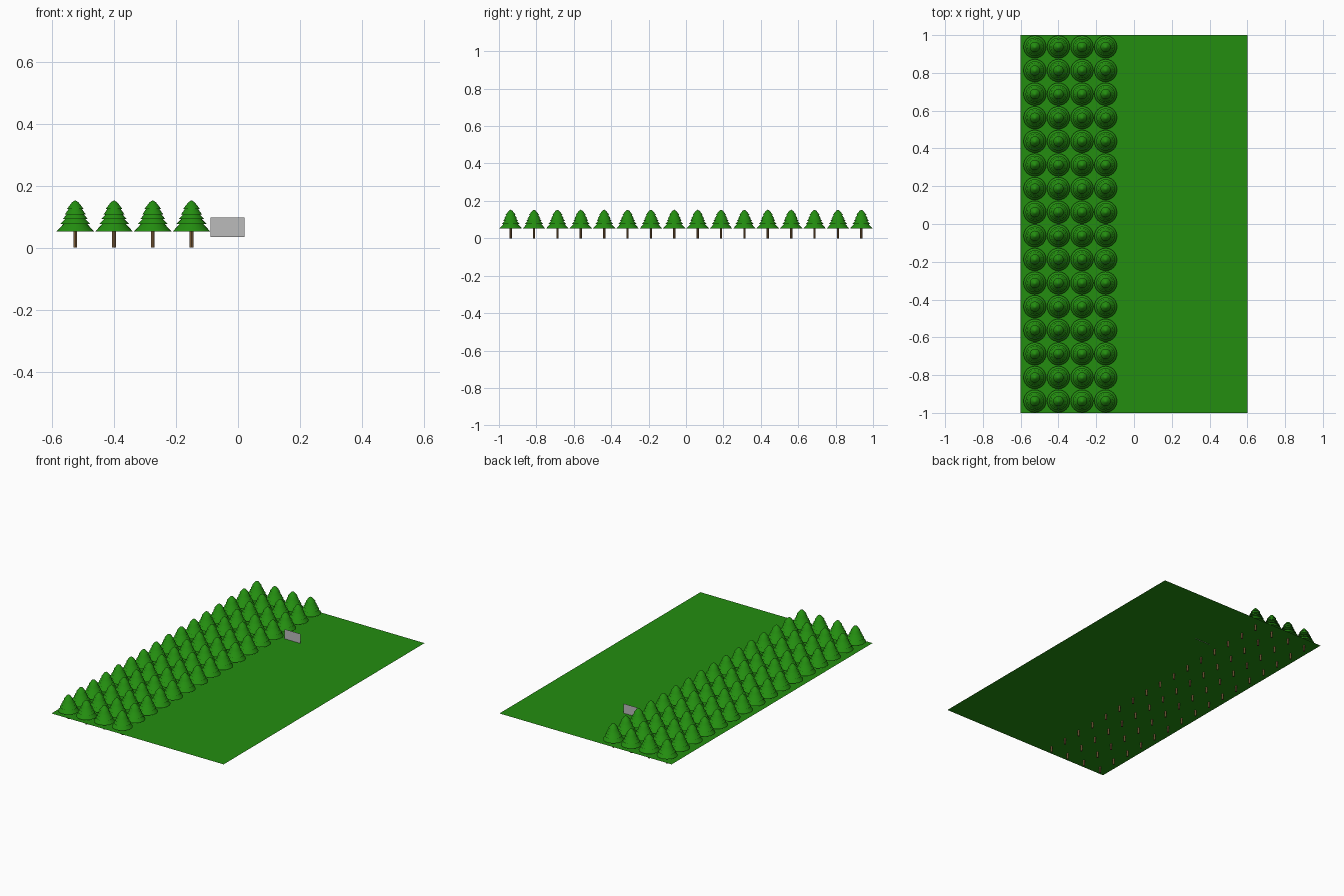
import bpy, bmesh, math

if "Cube" in bpy.data.objects:
    bpy.data.objects.remove(bpy.data.objects["Cube"])

GROUND_Z = 0.037


def material(name, rgb):
    m = bpy.data.materials.new(name)
    m.diffuse_color = (*rgb, 1)
    m.use_nodes = True
    m.node_tree.nodes["Principled BSDF"].inputs["Base Color"].default_value = m.diffuse_color
    return m


green = material("forest green", (0.017, 0.27, 0.005))
brown = material("bark brown", (0.21, 0.115, 0.045))
grey = material("sign grey", (0.5, 0.5, 0.5))


def make_object(name, bm, mat, loc=(0, 0, 0)):
    me = bpy.data.meshes.new(name)
    bm.to_mesh(me)
    bm.free()
    me.materials.append(mat)
    ob = bpy.data.objects.new(name, me)
    ob.location = loc
    bpy.context.collection.objects.link(ob)
    return ob


def lathe(profile, sides):
    """Revolve (radius, z) points about z; both ends are closed."""
    bm = bmesh.new()
    rings = []
    for r, z in profile:
        n = sides if r > 0 else 1
        rings.append([bm.verts.new((r * math.cos(2 * math.pi * i / sides),
                                    r * math.sin(2 * math.pi * i / sides), z))
                      for i in range(n)])
    for a, b in zip(rings, rings[1:]):
        for i in range(sides):
            j = (i + 1) % sides
            if len(b) == 1:
                bm.faces.new((a[i], a[j], b[0]))
            else:
                bm.faces.new((a[i], a[j], b[j], b[i]))
    bm.faces.new(rings[0][::-1])
    if len(rings[-1]) > 1:
        bm.faces.new(rings[-1])
    return bm


def sheet(w, h, vertical=False):
    bm = bmesh.new()
    pts = [(-w, -h), (w, -h), (w, h), (-w, h)]
    bm.faces.new([bm.verts.new((x, 0, y) if vertical else (x, y, 0)) for x, y in pts])
    return bm


def plant_rows(ob):
    # 4 columns by 16 rows of evenly spaced trees
    for name, count, offset in (("columns", 4, (0.125, 0, 0)), ("rows", 16, (0, 0.125, 0))):
        m = ob.modifiers.new(name, 'ARRAY')
        m.count = count
        m.use_relative_offset = False
        m.use_constant_offset = True
        m.constant_offset_displace = offset


# Flat field and the upright board beside the trees
make_object("ground", sheet(0.6, 1.0), green, (0, 0, GROUND_Z))
make_object("sign_board", sheet(0.055, 0.031, True), grey, (-0.034, 0.59, 0.066))

first = (-0.525, -0.9375, 0)

# Trunks pass down through the ground
trunks = make_object("tree_trunks", lathe([(0.006, 0), (0.006, 0.062)], 12), brown, first)
plant_rows(trunks)

# Foliage: stacked skirts (outer radius, base z, inner radius, top z)
tiers = [(0.060, 0.053, 0.037, 0.078), (0.049, 0.076, 0.031, 0.094),
         (0.041, 0.092, 0.026, 0.109), (0.034, 0.107, 0.020, 0.127),
         (0.027, 0.125, 0.010, 0.147)]
profile = []
for r0, z0, r1, z1 in tiers:
    profile += [(r0, z0), (r1, z1)]
profile.append((0, 0.153))
foliage = make_object("tree_foliage", lathe(profile, 24), green, first)
plant_rows(foliage)

for ob in (trunks, foliage):
    bpy.ops.object.select_all(action='DESELECT')
    ob.select_set(True)
    bpy.context.view_layer.objects.active = ob
    bpy.ops.object.shade_smooth_by_angle(angle=math.radians(30))
